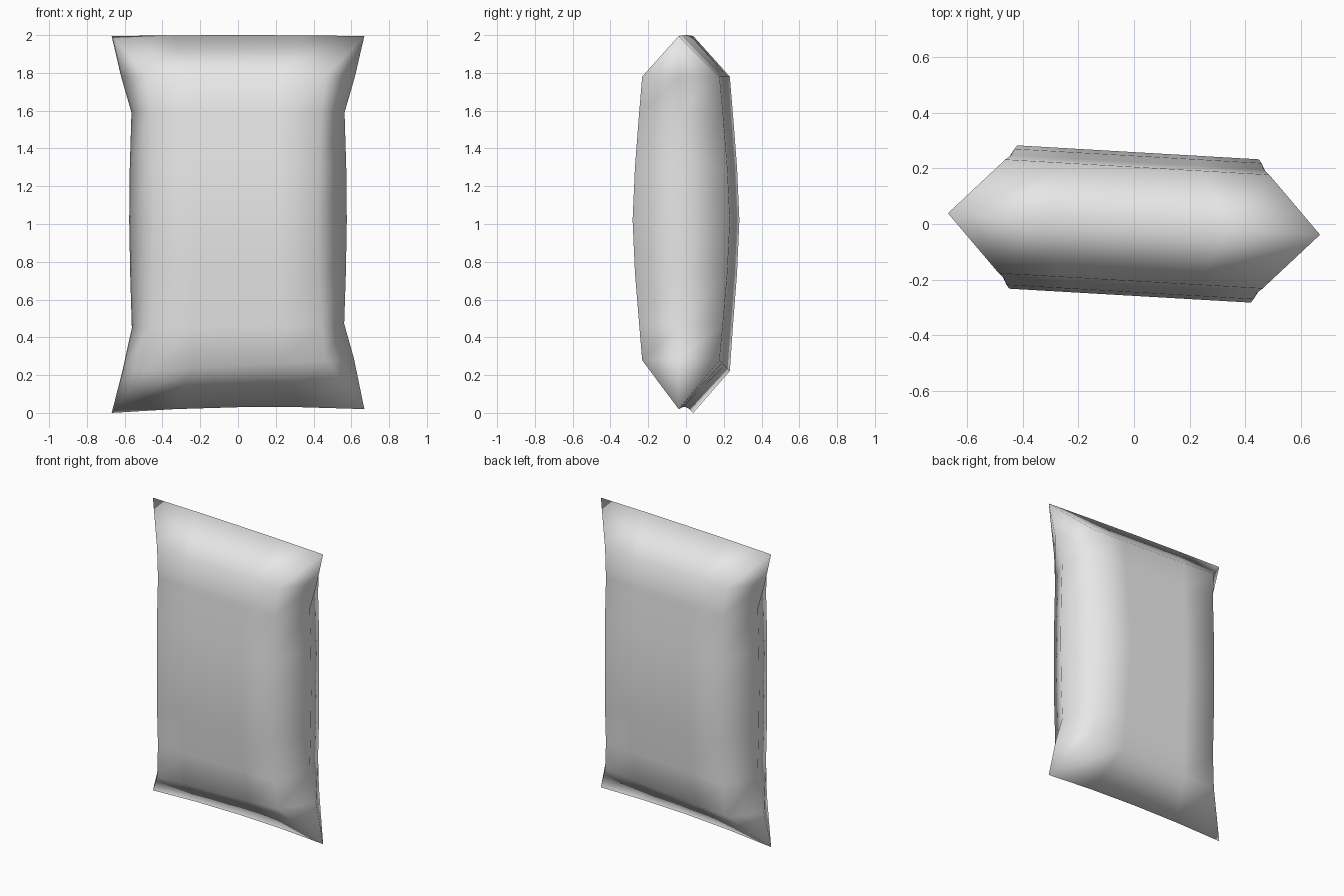
import bpy, bmesh, math
from mathutils import Matrix

cube = bpy.data.objects.get("Cube")
if cube:
    bpy.data.objects.remove(cube, do_unlink=True)

# Plain grey foil
foil = bpy.data.materials.new("grey_foil")
foil.use_nodes = True
GREY = (0.8, 0.8, 0.8, 1.0)
foil.diffuse_color = GREY
foil.node_tree.nodes["Principled BSDF"].inputs["Base Color"].default_value = GREY

# Rows from bottom seam to top seam:
# height, panel half width, half depth, side ridge half width, sideways tilt, rise at centre
ROWS = [
    (0.01, 0.67, 0.0, 0.67, 0.015, 0.02),
    (0.25, 0.475, 0.205, 0.615, 0.06, 0.0),
    (0.46, 0.455, 0.222, 0.563, 0.02, 0.0),
    (0.74, 0.445, 0.245, 0.572, 0.0, 0.0),
    (1.02, 0.435, 0.258, 0.577, 0.0, 0.0),
    (1.30, 0.445, 0.245, 0.574, 0.0, 0.0),
    (1.59, 0.455, 0.222, 0.565, 0.0, 0.0),
    (1.78, 0.475, 0.205, 0.62, 0.0, 0.0),
    (1.995, 0.67, 0.0, 0.67, 0.0, 0.005),
]
COLUMNS = (-1, -0.5, 0, 0.5, 1)

bm = bmesh.new()
rings = []
for z, half, depth, ridge, tilt, rise in ROWS:
    # Front panel, left ridge, back panel, right ridge
    outline = [(half * c, -depth) for c in COLUMNS] + [(ridge, 0)]
    outline += [(half * c, depth) for c in reversed(COLUMNS)] + [(-ridge, 0)]
    rings.append([bm.verts.new((x, y, z + tilt * x + rise * (1 - (x / ridge) ** 2)))
                  for x, y in outline])

# Skin neighbouring rings
for low, high in zip(rings, rings[1:]):
    n = len(low)
    for i in range(n):
        j = (i + 1) % n
        bm.faces.new((low[i], low[j], high[j], high[i]))

# Weld the flat seams shut and turn the packet slightly
bmesh.ops.remove_doubles(bm, verts=bm.verts[:], dist=0.0005)
bmesh.ops.recalc_face_normals(bm, faces=bm.faces[:])
bmesh.ops.rotate(bm, verts=bm.verts[:], cent=(0, 0, 0),
                 matrix=Matrix.Rotation(math.radians(-3.3), 3, 'Z'))
for face in bm.faces:
    face.smooth = True

mesh = bpy.data.meshes.new("pillow_packet")
bm.to_mesh(mesh)
bm.free()
mesh.materials.append(foil)
packet = bpy.data.objects.new("pillow_packet", mesh)
bpy.context.collection.objects.link(packet)
